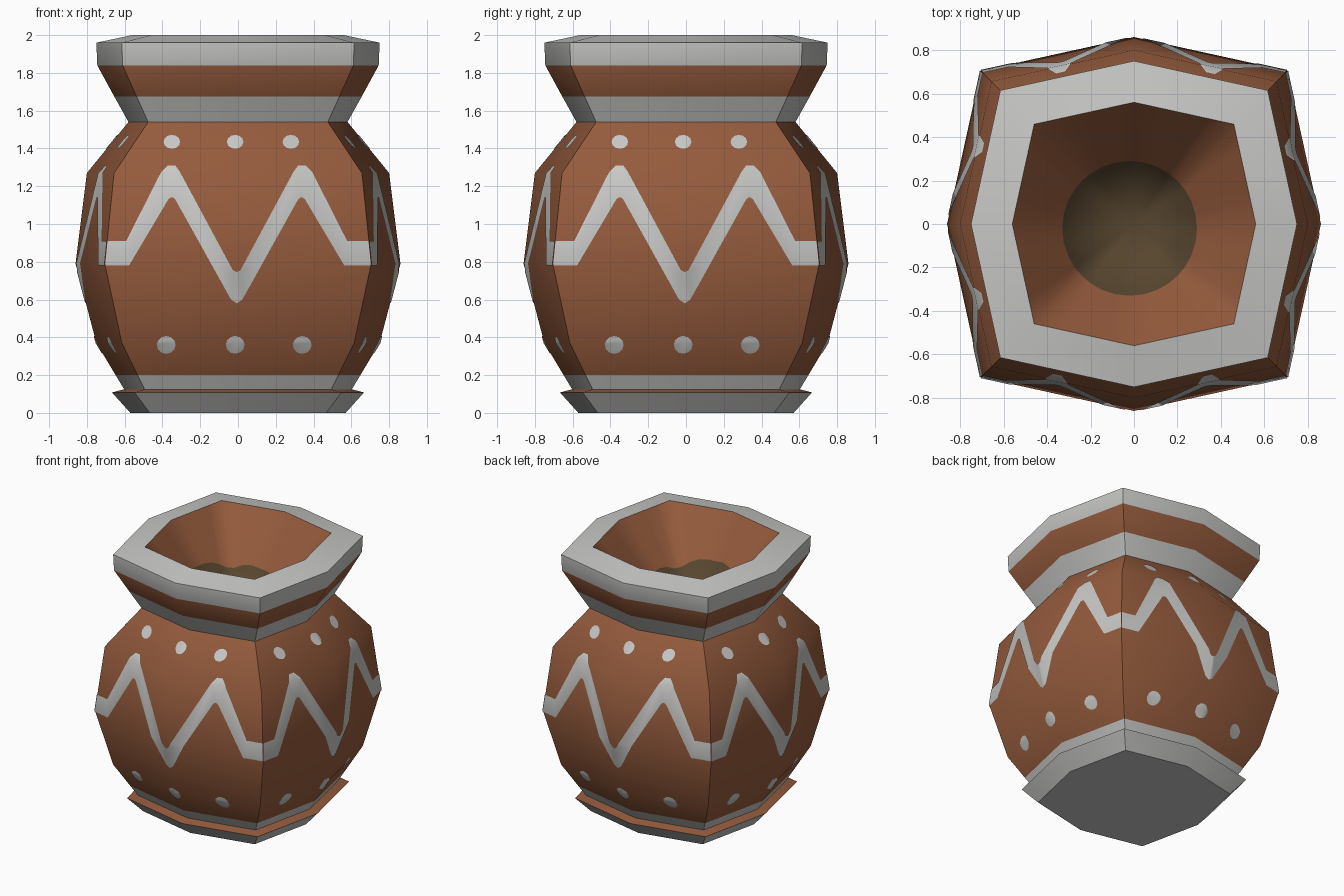
import bpy, bmesh, math
from mathutils import Matrix

if "Cube" in bpy.data.objects:
    bpy.data.objects.remove(bpy.data.objects["Cube"])

K = 0.2195  # slope of the eight-sided outline: a = max + K * min


def material(name, rgb):
    m = bpy.data.materials.new(name)
    m.diffuse_color = (*rgb, 1)
    m.use_nodes = True
    m.node_tree.nodes["Principled BSDF"].inputs["Base Color"].default_value = m.diffuse_color
    return m


CLAY = material("terracotta", (0.30, 0.105, 0.046))
PAINT = material("pale_grey", (0.57, 0.57, 0.56))
SOIL = material("dark_soil", (0.095, 0.06, 0.028))


def finish(bm, name, mats, angle=40):
    me = bpy.data.meshes.new(name)
    bm.to_mesh(me)
    bm.free()
    ob = bpy.data.objects.new(name, me)
    bpy.context.collection.objects.link(ob)
    for m in mats:
        me.materials.append(m)
    bpy.ops.object.select_all(action='DESELECT')
    ob.select_set(True)
    bpy.context.view_layer.objects.active = ob
    bpy.ops.object.shade_smooth_by_angle(angle=math.radians(angle))
    return ob


def octagon(a):
    """Corners alternate between the axes (radius a) and the diagonals."""
    d = a / (1 + K)
    return [(a, 0), (d, d), (0, a), (-d, d), (-a, 0), (-d, -d), (0, -a), (d, -d)]


# Pot shell: (axis radius, z, material of the band above: 0 clay, 1 paint)
PROFILE = [(0.57, 0, 1), (0.667, 0.108, 0), (0.603, 0.125, 1), (0.648, 0.2, 0),
           (0.75, 0.37, 0), (0.86, 0.79, 0), (0.80, 1.27, 0), (0.58, 1.54, 1),
           (0.655, 1.675, 0), (0.745, 1.84, 1), (0.75, 1.96, 1), (0.56, 2.0, 1)]

bm = bmesh.new()
rings = [[bm.verts.new((x, y, z)) for x, y in octagon(a)] for a, z, _ in PROFILE]
for i in range(len(rings) - 1):
    for j in range(8):
        k = (j + 1) % 8
        f = bm.faces.new((rings[i][j], rings[i][k], rings[i + 1][k], rings[i + 1][j]))
        f.material_index = PROFILE[i][2]
bm.faces.new(rings[0][::-1]).material_index = 1
finish(bm, "pot_shell", [CLAY, PAINT])


# Inside bowl: tapers from the mouth to a low point, with a round soil patch
def bowl_z(x, y):
    hi, lo = max(abs(x), abs(y)), min(abs(x), abs(y))
    return 1.3 + 0.7 * (hi + K * lo) / 0.56


bm = bmesh.new()
corners = octagon(0.56)
mouth, patch = [], []
for j in range(8):
    (x0, y0), (x1, y1) = corners[j], corners[(j + 1) % 8]
    for s in range(4):
        x, y = x0 + (x1 - x0) * s / 4, y0 + (y1 - y0) * s / 4
        mouth.append(bm.verts.new((x, y, 2.0)))
        t = math.atan2(y, x)
        px, py = 0.31 * math.cos(t) - 0.02, 0.31 * math.sin(t) - 0.02
        patch.append(bm.verts.new((px, py, bowl_z(px, py))))
low = bm.verts.new((0, 0, 1.3))
n = len(mouth)
for j in range(n):
    k = (j + 1) % n
    bm.faces.new((mouth[k], mouth[j], patch[j], patch[k]))
    bm.faces.new((patch[k], patch[j], low)).material_index = 1
finish(bm, "inside_bowl", [CLAY, SOIL], 80)


# Painted pattern: drawn flat in x/z, cut at the creases, then laid on the belly
def belly_radius(z):
    for (a0, z0, _), (a1, z1, _) in zip(PROFILE[2:], PROFILE[3:8]):
        if z <= z1:
            return a0 + (a1 - a0) * (z - z0) / (z1 - z0)
    return PROFILE[7][0]


def lay_on_belly(bm, name):
    cuts = [((0, 0, 0), (1, 0, 0))] + [((0, 0, z), (0, 0, 1)) for z in (0.37, 0.79, 1.27)]
    for co, no in cuts:
        bmesh.ops.bisect_plane(bm, geom=bm.verts[:] + bm.edges[:] + bm.faces[:],
                               dist=1e-5, plane_co=co, plane_no=no)
    for v in bm.verts:
        a = belly_radius(v.co.z)
        d = a / (1 + K)
        v.co.x = max(-d, min(d, v.co.x))
        v.co.y = -(a - K * abs(v.co.x)) - 0.004
    bmesh.ops.recalc_face_normals(bm, faces=bm.faces[:])
    # make every face point outward (toward -y on the front)
    bm.normal_update()
    for f in bm.faces:
        if f.normal.y > 0:
            f.normal_flip()
    base = bm.verts[:] + bm.edges[:] + bm.faces[:]
    for q in range(1, 4):
        new = bmesh.ops.duplicate(bm, geom=base)["geom"]
        bmesh.ops.rotate(bm, verts=[g for g in new if isinstance(g, bmesh.types.BMVert)],
                         cent=(0, 0, 0), matrix=Matrix.Rotation(q * math.pi / 2, 3, 'Z'))
    finish(bm, name, [PAINT])


# Zigzag: upper x, z and lower x, z of the right half, mirrored for the left
ZIGZAG = [(0, 0.745, 0, 0.58), (0.02, 0.755, 0.03, 0.6), (0.30, 1.275, 0.325, 1.13),
          (0.325, 1.31, 0.335, 1.14), (0.365, 1.31, 0.35, 1.14), (0.40, 1.275, 0.362, 1.13),
          (0.585, 0.91, 0.57, 0.78), (0.8, 0.91, 0.8, 0.78)]
bm = bmesh.new()
for side in (1, -1):
    pairs = [(bm.verts.new((side * xu - 0.007, 0, zu)), bm.verts.new((side * xl - 0.007, 0, zl)))
             for xu, zu, xl, zl in ZIGZAG]
    for (u0, l0), (u1, l1) in zip(pairs, pairs[1:]):
        bm.faces.new((u0, l0, l1, u1))
lay_on_belly(bm, "zigzag_stripe")

# Dots above and below the zigzag
bm = bmesh.new()
for xs, z, rx, rz in (((-0.35, -0.015, 0.28), 1.435, 0.044, 0.037),
                      ((-0.38, -0.015, 0.34), 0.36, 0.05, 0.047)):
    for x in xs:
        bm.faces.new([bm.verts.new((x + rx * math.cos(t * math.pi / 6), 0,
                                    z + rz * math.sin(t * math.pi / 6))) for t in range(12)])
lay_on_belly(bm, "painted_dots")
